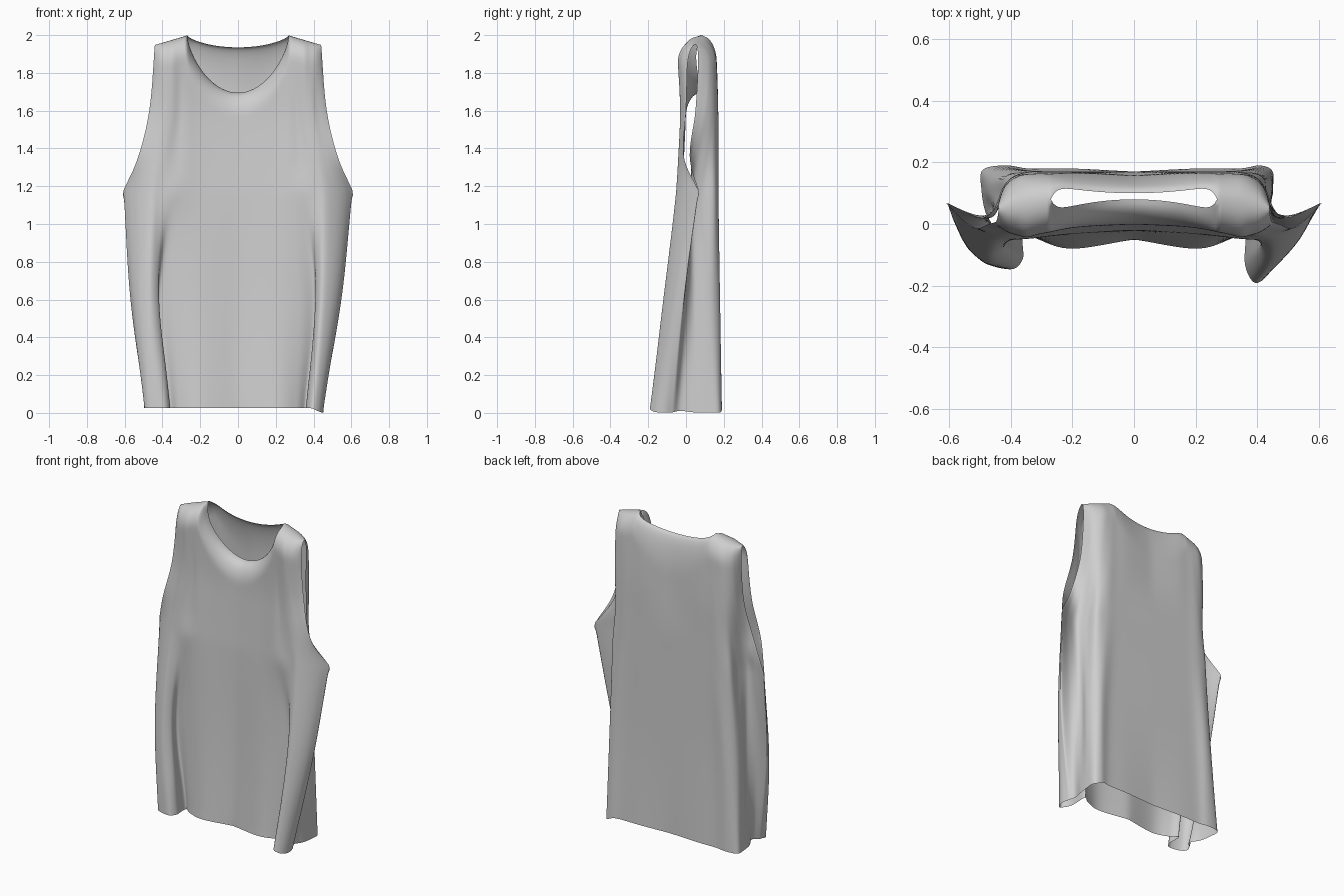
import bpy, bmesh
from mathutils import Vector

cube = bpy.data.objects.get("Cube")
if cube:
    bpy.data.objects.remove(cube)

ARMPIT, NECK, SUB, ROWS = 1.17, 0.27, 9, 80
LEVELS = [0, 0.6, ARMPIT, 1.35, 1.6, 1.95]
PIT = LEVELS.index(ARMPIT)

# Half cross-sections in hundredths, centre to side edge, one row per level
FRONT = [
    [(0, -5), (20, -8), (31, -5), (36, -2), (36, -13), (39, -19), (43, -17), (45, -12), (44, -7)],
    [(0, -3), (20, -5), (33, -4), (41, -2), (41, -8), (44, -12), (49, -10), (53, -6), (55, -1)],
    [(0, -2), (18, -3), (27, -4), (34, -5), (41, -5), (46, -5), (52, -2), (57, 2), (61, 7)],
    [(0, -1), (18, -2), (27, -3), (33, -3), (39, -4), (43, -4), (47, -3), (50, -2), (53, -1)],
    [(0, 0), (18, -1), (27, -2), (31, -2), (35, -3), (39, -3), (42, -2), (45, -1), (47, 0)],
    [(0, 0), (18, -2), (27, -3), (31, -4), (35, -5), (38, -4), (41, -3), (43, -1), (44, 1)]]
BACK = [
    [(0, 17), (20, 18), (34, 18), (41, 19), (45, 17), (45, 11), (44, 4), (42, -3), (44, -7)],
    [(0, 17), (20, 17), (32, 17), (40, 18), (44, 15), (45, 10), (44, 4), (48, 0), (55, -1)],
    [(0, 17), (18, 17), (27, 17), (36, 17), (42, 15), (43, 8), (46, 2), (53, 3), (61, 7)],
    [(0, 17), (18, 17), (27, 17), (35, 17), (40, 15), (42, 11), (44, 6), (47, 3), (50, 2)],
    [(0, 16), (18, 17), (27, 17), (33, 17), (38, 16), (41, 14), (43, 11), (44, 8), (45, 5)],
    [(0, 15), (18, 16), (27, 16), (31, 16), (35, 16), (38, 15), (41, 13), (43, 10), (44, 7)]]
COLS = SUB * (len(FRONT[0]) - 1)


def clamp(t):
    return max(0.0, min(1.0, t))


def smooth(t):
    t = clamp(t)
    return t * t * (3 - 2 * t)


def spline(knots, pts, t):
    """Smooth curve through pts at the given knots."""
    i = 0
    while i < len(knots) - 2 and t > knots[i + 1]:
        i += 1

    def slope(k):
        a, b = max(k - 1, 0), min(k + 1, len(pts) - 1)
        return (pts[b] - pts[a]) / (knots[b] - knots[a])
    h = knots[i + 1] - knots[i]
    s = clamp((t - knots[i]) / h)
    w = smooth(s)
    return (pts[i] * (1 - w) + pts[i + 1] * w
            + slope(i) * h * s * (1 - s) ** 2 - slope(i + 1) * h * s * s * (1 - s))


def columns(section):
    """Resample a half cross-section into evenly numbered columns."""
    pts = [Vector(p) / 100 for p in section]
    return [spline(range(len(pts)), pts, c / SUB) for c in range(COLS + 1)]


front_cols = [columns(s) for s in FRONT]
back_cols = [columns(s) for s in BACK]


def rim(x, is_front):
    """Height and depth of the neckline or shoulder line at x, and its roll height."""
    if x >= NECK - 1e-4:
        k = (x - NECK) / (0.44 - NECK)
        return 2 - 0.05 * k, 0.08 - 0.03 * k, 0.13
    q = x / NECK
    bulge = q * q * (1 - q ** 14)
    drop = (1 - q * q) ** 0.7
    if is_front:
        return 2 - 0.305 * drop, 0.08 - 0.04 * bulge, 0.13
    return 2 - 0.065 * drop, 0.1 + 0.025 * bulge - 0.02 * q ** 14, 0.13 + 0.12 * (1 - q * q)


def cloth_point(c, r, side, is_front):
    table = front_cols if is_front else back_cols
    top, rim_y, roll = rim(table[-1][c].x, is_front)
    z = top * (1 - (1 - r / ROWS) ** 1.5)
    if c == COLS and z <= ARMPIT:      # shared side seam
        table = front_cols
    # the body and the armhole part meet in a corner at the armpit
    part = slice(0, PIT + 1) if z <= ARMPIT else slice(PIT, None)
    p = spline(LEVELS[part], [lv[c] for lv in table[part]], z)
    x, y = p.x, p.y
    # roll the cloth over the shoulder and in at the neckline
    s = clamp((z - top + roll) / roll)
    y += (rim_y - y) * (1 - (1 - s * s) ** 0.5)
    # the two side folds hang a little differently
    fade = clamp(1 - z / ARMPIT)
    outer = smooth((x - 0.38) / 0.07)
    if side < 0:
        x += 0.045 * fade * outer
        if y < -0.08:
            y += (-0.08 - y) * 0.4 * fade
    # hem dips at the deeper fold
    hem = 0.025 - (0.023 * outer if side > 0 else 0)
    z += hem * clamp(1 - z / 0.3)
    return side * x, y, z


# Shirt body: four cloth quarters joined at centre, sides and shoulders
bm = bmesh.new()
for is_front in (True, False):
    for side in (1, -1):
        grid = [[bm.verts.new(cloth_point(c, r, side, is_front)) for c in range(COLS + 1)]
                for r in range(ROWS + 1)]
        for r in range(ROWS):
            for c in range(COLS):
                quad = [grid[r][c], grid[r][c + 1], grid[r + 1][c + 1], grid[r + 1][c]]
                if (side > 0) != is_front:
                    quad.reverse()
                bm.faces.new(quad)
bmesh.ops.remove_doubles(bm, verts=bm.verts, dist=0.0002)

# Relax the cloth, leaving the open edges in place
inner = [v for v in bm.verts if not v.is_boundary]
for _ in range(4):
    bmesh.ops.smooth_vert(bm, verts=inner, factor=0.5,
                          use_axis_x=True, use_axis_y=True, use_axis_z=True)

mesh = bpy.data.meshes.new("sleeveless_shirt")
bm.to_mesh(mesh)
bm.free()
shirt = bpy.data.objects.new("sleeveless_shirt", mesh)
bpy.context.collection.objects.link(shirt)
mesh.polygons.foreach_set("use_smooth", [True] * len(mesh.polygons))

# Plain light grey cloth
cloth = bpy.data.materials.new("light_grey_cloth")
cloth.use_nodes = True
grey = (0.62, 0.62, 0.62, 1)
cloth.diffuse_color = grey
cloth.node_tree.nodes["Principled BSDF"].inputs["Base Color"].default_value = grey
mesh.materials.append(cloth)
